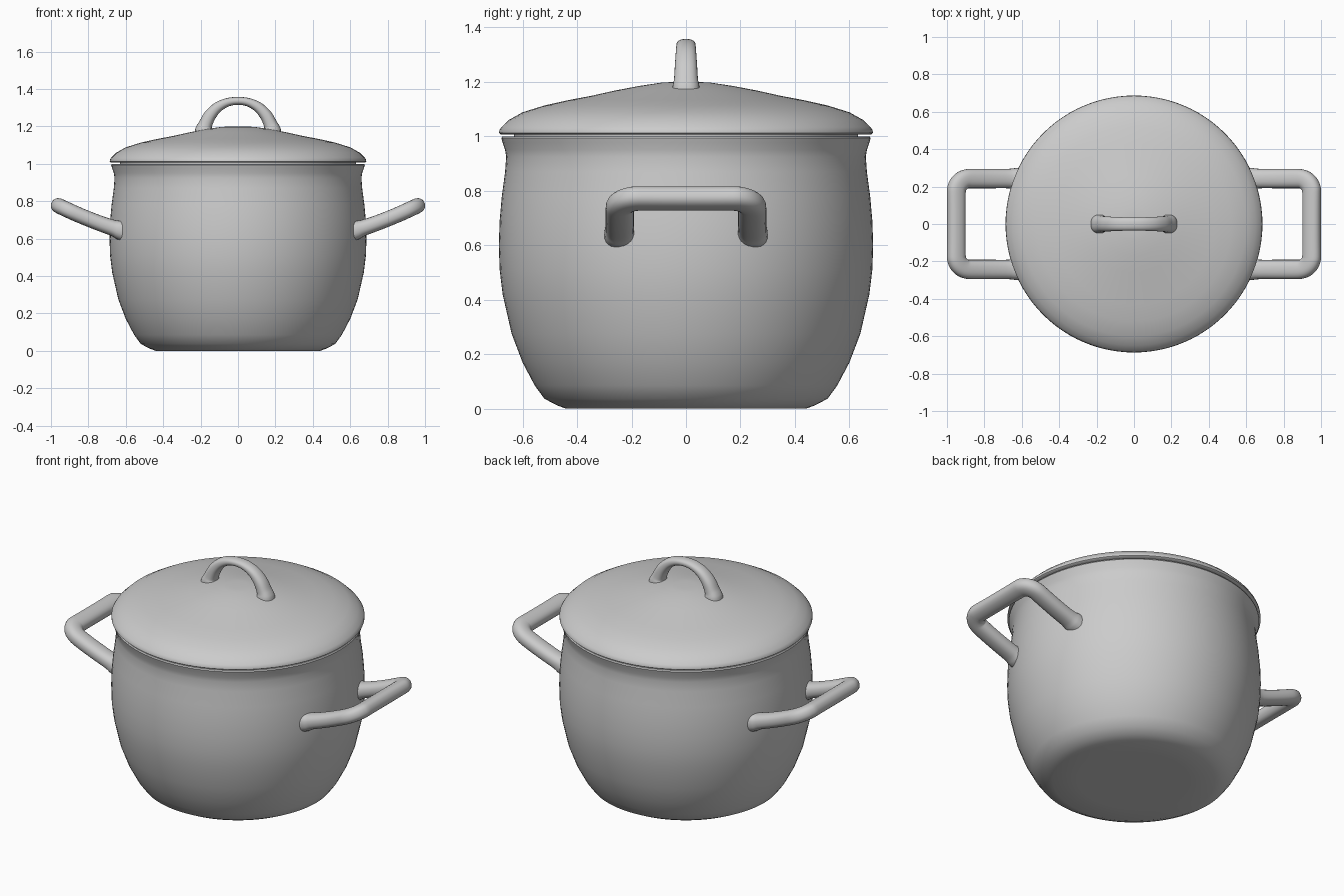
import bpy, bmesh, math
from mathutils import Vector

if "Cube" in bpy.data.objects:
    bpy.data.objects.remove(bpy.data.objects["Cube"])


def finish(name, bm, angle=40):
    bmesh.ops.recalc_face_normals(bm, faces=bm.faces)
    me = bpy.data.meshes.new(name)
    bm.to_mesh(me)
    bm.free()
    ob = bpy.data.objects.new(name, me)
    bpy.context.collection.objects.link(ob)
    bpy.ops.object.select_all(action='DESELECT')
    ob.select_set(True)
    bpy.context.view_layer.objects.active = ob
    bpy.ops.object.shade_smooth_by_angle(angle=math.radians(angle))
    return ob


def skin(bm, rings, closed=True):
    for a, b in zip(rings, rings[1:]):
        n = len(a)
        for i in range(n):
            j = (i + 1) % n
            bm.faces.new((a[i], a[j], b[j], b[i]))


def lathe(name, profile, seg=96):
    # profile starts and ends on a flat disc around the z axis
    bm = bmesh.new()
    rings = [[bm.verts.new((r * math.cos(2 * math.pi * i / seg),
                            r * math.sin(2 * math.pi * i / seg), z))
              for i in range(seg)] for r, z in profile]
    skin(bm, rings)
    bm.faces.new(rings[0])
    bm.faces.new(rings[-1])
    return finish(name, bm)


def smooth(keys, steps=6):
    # Catmull-Rom interpolation of key rows
    k = [Vector(p) for p in keys]
    k = [2 * k[0] - k[1]] + k + [2 * k[-1] - k[-2]]
    out = []
    for a, b, c, d in zip(k, k[1:], k[2:], k[3:]):
        for s in range(steps):
            t = s / steps
            out.append(0.5 * (2 * b + (c - a) * t + (2 * a - 5 * b + 4 * c - d) * t * t
                              + (3 * b - a - 3 * c + d) * t ** 3))
    return out + [k[-2]]


def sweep(name, points, sizes, up, seg=24, power=0.85):
    # rounded section: sizes = (half width in the path plane, half width along up)
    bm = bmesh.new()
    rings = []
    for i, p in enumerate(points):
        tangent = points[min(i + 1, len(points) - 1)] - points[max(i - 1, 0)]
        side = tangent.cross(up).normalized()
        top = side.cross(tangent).normalized()
        w, h = sizes[i]
        ring = []
        for s in range(seg):
            c, d = math.cos(2 * math.pi * s / seg), math.sin(2 * math.pi * s / seg)
            u = math.copysign(abs(c) ** power, c) * w
            v = math.copysign(abs(d) ** power, d) * h
            ring.append(bm.verts.new(p + side * u + top * v))
        rings.append(ring)
    skin(bm, rings)
    bm.faces.new(rings[0])
    bm.faces.new(rings[-1])
    return finish(name, bm, 60)


# Pot body: outside, rim, then inside wall and floor
lathe("pot_body", [
    (0.3, 0), (0.44, 0), (0.475, 0.013), (0.52, 0.037), (0.555, 0.085), (0.60, 0.17),
    (0.64, 0.275), (0.673, 0.42), (0.684, 0.51), (0.687, 0.6), (0.684, 0.69),
    (0.676, 0.78), (0.664, 0.87), (0.66, 0.925), (0.664, 0.95), (0.673, 0.977),
    (0.678, 0.993), (0.674, 1.0), (0.645, 1.0), (0.638, 0.985), (0.635, 0.93),
    (0.66, 0.7), (0.66, 0.55), (0.62, 0.29), (0.55, 0.12), (0.48, 0.05), (0.3, 0.04)])

# Lid: dome, overhanging edge, seating lip, hollow underside
lathe("lid", [
    (0.05, 1.199), (0.09, 1.197), (0.17, 1.185), (0.26, 1.168), (0.345, 1.149),
    (0.43, 1.133), (0.52, 1.113), (0.60, 1.088), (0.65, 1.060), (0.677, 1.034),
    (0.685, 1.022), (0.686, 1.012), (0.68, 1.007), (0.632, 1.007), (0.63, 0.985),
    (0.61, 0.985), (0.60, 1.05), (0.5, 1.09), (0.3, 1.13), (0.1, 1.165)])

# Lid grip: arch tapering toward the top; rows are x, z, half width, half depth
half = [(0.185, 1.15, 0.05, 0.052), (0.181, 1.185, 0.046, 0.049),
        (0.174, 1.21, 0.037, 0.044), (0.15, 1.258, 0.033, 0.041),
        (0.11, 1.301, 0.028, 0.038), (0.058, 1.328, 0.023, 0.036),
        (0, 1.336, 0.021, 0.035)]
rows = smooth(half + [(-x, z, w, h) for x, z, w, h in half[-2::-1]])
sweep("lid_grip", [Vector((r[0], 0, r[1])) for r in rows],
      [(r[2], r[3]) for r in rows], Vector((0, 1, 0)))

# Side handles: rounded U loops that rise outward; rows are x, y, half width, half height
leg = [(0.58, 0.243, 0.058, 0.055), (0.635, 0.243, 0.056, 0.051), (0.67, 0.243, 0.052, 0.043),
       (0.77, 0.243, 0.052, 0.041), (0.87, 0.243, 0.052, 0.041)]
corner = [(0.88 + 0.07 * math.sin(a), 0.173 + 0.07 * math.cos(a), 0.051, 0.041)
          for a in (math.radians(15 * k) for k in range(1, 7))]
half = leg + corner + [(0.95, 0.08, 0.05, 0.041)]
rows = smooth(half + [(x, -y, w, h) for x, y, w, h in half[::-1]], 3)


def rise(x):
    return 0.642 + 0.3 * (x - 0.62) + 0.28 * max(0, x - 0.62) ** 2


for name, s in (("handle_right", 1), ("handle_left", -1)):
    sweep(name, [Vector((s * r[0], r[1], rise(r[0]))) for r in rows],
          [(r[2], r[3]) for r in rows], Vector((-s * 0.42, 0, 0.91)))
